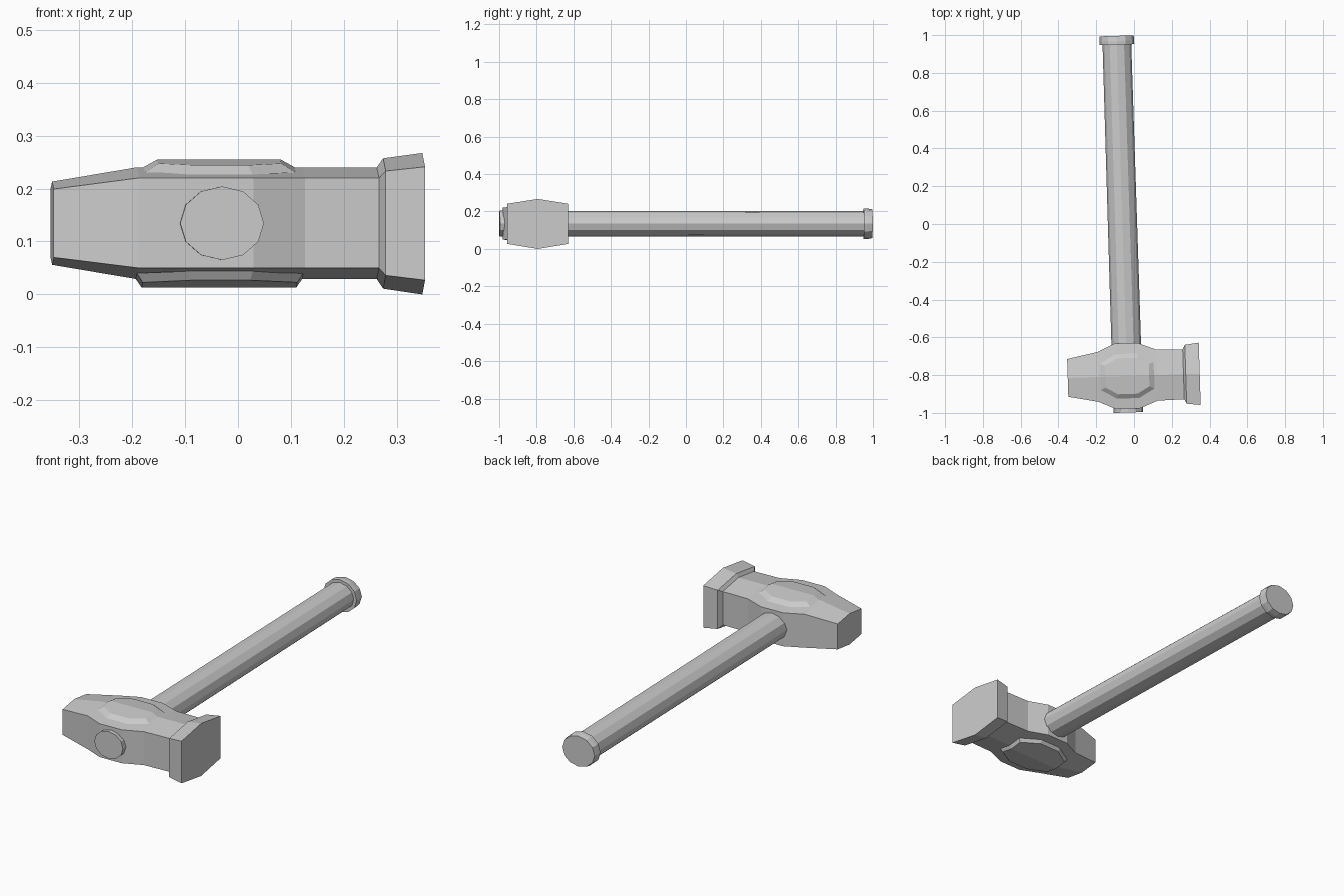
import bpy, bmesh, math

if "Cube" in bpy.data.objects:
    bpy.data.objects.remove(bpy.data.objects["Cube"])

PIVOT = (-0.036, -0.805, 0.0)   # centre of the eye; the hammer is turned slightly about z
TURN = math.radians(1.78)
MID_Z = 0.1345


def loft(name, rings, caps=(True, True)):
    """Bridge a list of equally long closed rings into one flat-shaded object."""
    bm = bmesh.new()
    loops = [[bm.verts.new(p) for p in ring] for ring in rings]
    n = len(rings[0])
    for a, b in zip(loops, loops[1:]):
        for i in range(n):
            j = (i + 1) % n
            bm.faces.new((a[i], a[j], b[j], b[i]))
    for loop, wanted in zip((loops[0], loops[-1]), caps):
        if wanted:
            bm.faces.new(loop)
    bmesh.ops.recalc_face_normals(bm, faces=bm.faces)
    mesh = bpy.data.meshes.new(name)
    bm.to_mesh(mesh)
    bm.free()
    obj = bpy.data.objects.new(name, mesh)
    bpy.context.collection.objects.link(obj)
    obj.location = PIVOT
    obj.rotation_euler.z = TURN
    return obj


def hexagon(u, w, ridge_top, edge_top, edge_low, ridge_low):
    return [(u, -w, edge_low), (u, 0, ridge_low), (u, w, edge_low),
            (u, w, edge_top), (u, 0, ridge_top), (u, -w, edge_top)]


# Hammer head: ridged hexagon sections from the small peen to the flared face
loft("hammer_head", [hexagon(*s) for s in (
    (-0.315, 0.100, 0.213, 0.199, 0.070, 0.056),
    (-0.155, 0.132, 0.240, 0.220, 0.050, 0.029),
    (-0.062, 0.174, 0.240, 0.220, 0.050, 0.029),
    (0.060, 0.174, 0.240, 0.220, 0.050, 0.029),
    (0.158, 0.135, 0.240, 0.220, 0.050, 0.029),
    (0.298, 0.132, 0.240, 0.220, 0.050, 0.029),
    (0.310, 0.156, 0.257, 0.233, 0.036, 0.011),
    (0.384, 0.165, 0.267, 0.241, 0.027, 0.000),
)])


# Raised ridged panels above and below the eye
def panel(name, outer, inner, ridge, drop, lift):
    def ring(size, rise):
        end, mid, w_end, w_mid = size
        half = [(-end, 0), (-end, w_end), (-mid, w_mid), (mid, w_mid), (end, w_end), (end, 0)]
        outline = half + [(u, -v) for u, v in half[-2:0:-1]]
        pts = []
        for u, v in outline:
            width = 0.174 if abs(u) <= 0.062 else 0.174 - 0.44 * (abs(u) - 0.062)
            pts.append((u, v, ridge + drop * abs(v) / width + rise))
        return pts
    obj = loft(name, [ring(outer, 0), ring(inner, lift)], (False, False))
    # close the raised side with quads so the centre ridge stays crisp
    bm = bmesh.new()
    bm.from_mesh(obj.data)
    bm.verts.ensure_lookup_table()
    t = bm.verts[10:20]
    bm.faces.new(t[0:6])
    bm.faces.new([t[5], t[6], t[7], t[8], t[9], t[0]])
    bmesh.ops.recalc_face_normals(bm, faces=bm.faces)
    if sum(f.normal.z for f in bm.faces) * lift < 0:
        bmesh.ops.reverse_faces(bm, faces=bm.faces)
    bm.to_mesh(obj.data)
    bm.free()


panel("top_panel", (0.143, 0.060, 0.070, 0.118), (0.116, 0.052, 0.058, 0.095),
      0.240, -0.020, 0.015)
panel("bottom_panel", (0.157, 0.060, 0.070, 0.125), (0.146, 0.056, 0.064, 0.115),
      0.029, 0.021, -0.016)


# Handle and end cap: twelve-sided oval sections along the handle axis
def oval(v, rx, rz):
    return [(rx * math.cos(i * math.pi / 6), v, MID_Z + rz * math.sin(i * math.pi / 6))
            for i in range(12)]


loft("handle", [oval(-0.193, 0.079, 0.0695), oval(1.76, 0.076, 0.067)])
loft("handle_cap", [oval(1.755, 0.092, 0.082), oval(1.775, 0.092, 0.082),
                    oval(1.802, 0.090, 0.077)])
